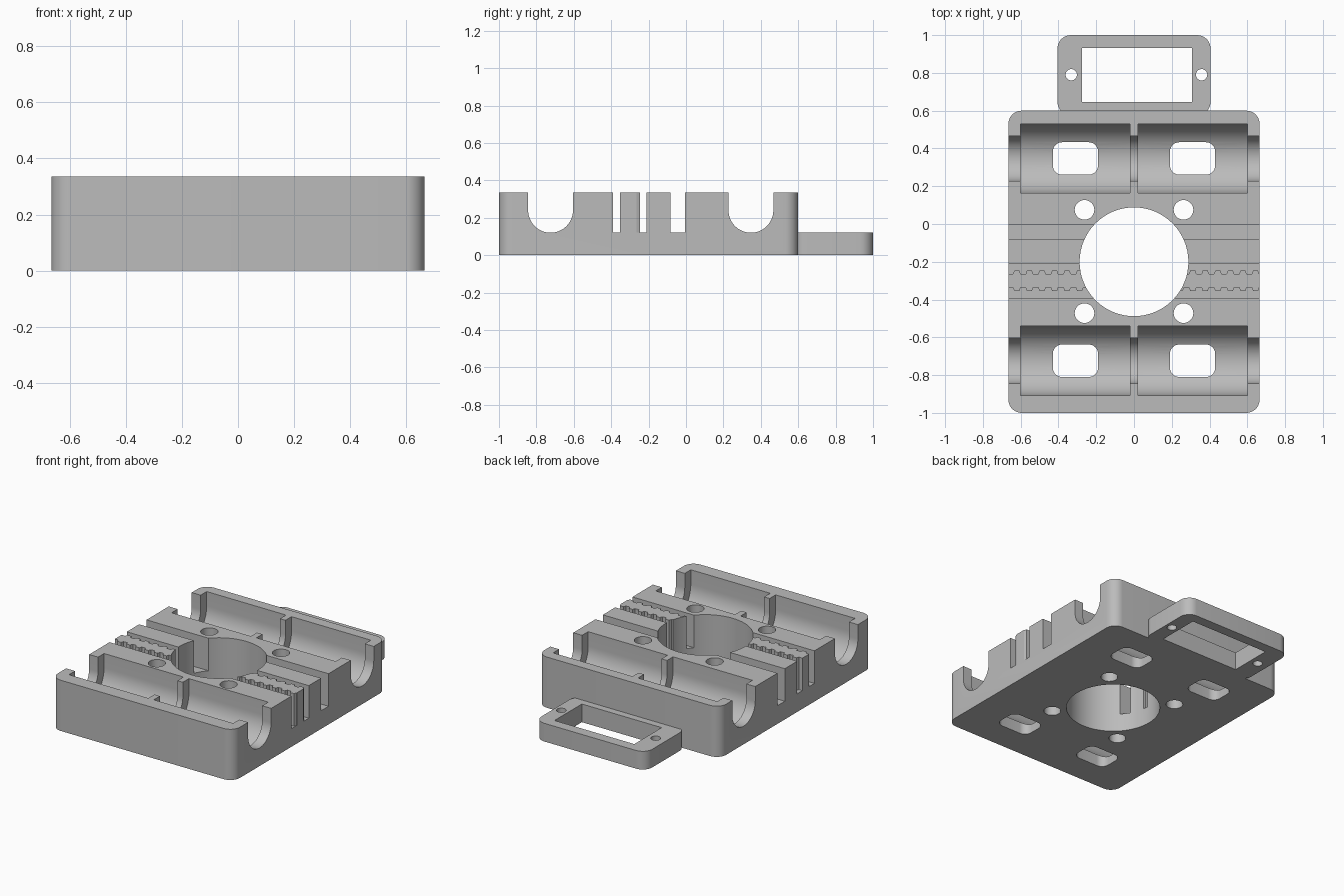
import bpy, bmesh, math
from mathutils import Matrix

cube = bpy.data.objects.get("Cube")
if cube:
    bpy.data.objects.remove(cube, do_unlink=True)

grey = bpy.data.materials.new("light grey plastic")
grey.use_nodes = True
color = (0.5, 0.5, 0.5, 1)
grey.diffuse_color = color
grey.node_tree.nodes["Principled BSDF"].inputs["Base Color"].default_value = color

TOP = 0.335
FLOOR = 0.12


def prism(name, outline, low, high, along_x=False):
    """Extrude a closed 2D outline along z, or a (y, z) outline along x."""
    bm = bmesh.new()
    base = bm.faces.new([bm.verts.new((a, b, low)) for a, b in outline])
    top = bmesh.ops.extrude_face_region(bm, geom=[base])["geom"]
    verts = [v for v in top if isinstance(v, bmesh.types.BMVert)]
    bmesh.ops.translate(bm, verts=verts, vec=(0, 0, high - low))
    if along_x:
        swap = Matrix(((0, 0, 1, 0), (1, 0, 0, 0), (0, 1, 0, 0), (0, 0, 0, 1)))
        bmesh.ops.transform(bm, matrix=swap, verts=bm.verts)
    bmesh.ops.recalc_face_normals(bm, faces=bm.faces)
    mesh = bpy.data.meshes.new(name)
    bm.to_mesh(mesh)
    bm.free()
    mesh.materials.append(grey)
    obj = bpy.data.objects.new(name, mesh)
    bpy.context.collection.objects.link(obj)
    return obj


def arc(cx, cy, r, start, end, steps):
    angles = [math.radians(start + (end - start) * i / steps) for i in range(steps + 1)]
    return [(cx + r * math.cos(a), cy + r * math.sin(a)) for a in angles]


def circle(cx, cy, r, steps=32):
    return arc(cx, cy, r, 0, 360, steps)[:-1]


def rect(x0, x1, y0, y1):
    return [(x0, y0), (x1, y0), (x1, y1), (x0, y1)]


def rounded(x0, x1, y0, y1, r, steps=8):
    corners = [(x1 - r, y1 - r), (x0 + r, y1 - r), (x0 + r, y0 + r), (x1 - r, y0 + r)]
    return [p for i, (x, y) in enumerate(corners)
            for p in arc(x, y, r, 90 * i, 90 * i + 90, steps)]


def trough(y, r):
    """Open-topped U outline in the y-z plane."""
    return arc(y, 0.24, r, 180, 360, 32) + [(y + r, 0.5), (y - r, 0.5)]


def toothed(edge, root, tip, pitch=0.0665):
    """Belt slot outline: one straight edge, one edge with square-cut teeth."""
    points = [(0.7, edge), (-0.7, edge)]
    x = -0.7
    while x < 0.69:
        points += [(x, tip), (x + pitch * 0.4, tip),
                   (x + pitch * 0.5, root), (x + pitch * 0.9, root)]
        x += pitch
    return points


def cut(target, cutters):
    for c in cutters:
        mod = target.modifiers.new("cut", "BOOLEAN")
        mod.operation = "DIFFERENCE"
        mod.solver = "EXACT"
        mod.object = c
    graph = bpy.context.evaluated_depsgraph_get()
    mesh = bpy.data.meshes.new_from_object(target.evaluated_get(graph))
    target.modifiers.clear()
    target.data = mesh
    for c in cutters:
        bpy.data.objects.remove(c, do_unlink=True)


# Carriage block
body = prism("carriage_block", rounded(-0.665, 0.665, -1, 0.6, 0.07), 0, TOP)
cutters = []

# Bearing troughs, each with a narrow rod channel, two wide pockets and two windows
for y in (-0.724, 0.347):
    cutters.append(prism("rod_channel", trough(y, 0.12), -0.8, 0.8, True))
    for side in (-1, 1):
        x = side * 0.31
        cutters.append(prism("bearing_pocket", trough(y, 0.183), x - 0.29, x + 0.29, True))
        cutters.append(prism("tie_window", rounded(x - 0.12, x + 0.12, y - 0.086, y + 0.086, 0.05),
                             -0.1, 0.5))

# Belt slots across the block
cutters.append(prism("plain_slot", rect(-0.8, 0.8, -0.082, -0.005), FLOOR, 0.5))
cutters.append(prism("rear_belt_slot", toothed(-0.211, -0.265, -0.247), FLOOR, 0.5))
cutters.append(prism("front_belt_slot", toothed(-0.391, -0.336, -0.354), FLOOR, 0.5))

# Central bore and its four screw holes
cutters.append(prism("central_bore", circle(0, -0.2, 0.288, 64), -0.1, 0.5))
for x in (-0.262, 0.262):
    for y in (-0.472, 0.075):
        cutters.append(prism("screw_hole", circle(x, y, 0.052), -0.1, 0.5))
cut(body, cutters)

# Rear mounting tab with its window and two screw holes
tab = prism("rear_tab", rounded(-0.405, 0.405, 0.575, 1, 0.07), 0, FLOOR)
cut(tab, [prism("tab_window", rect(-0.275, 0.308, 0.647, 0.932), -0.1, 0.3)] +
    [prism("tab_hole", circle(x, 0.79, 0.03), -0.1, 0.3) for x in (-0.332, 0.358)])

# Smooth the curved walls and keep edges crisp
bpy.ops.object.select_all(action="DESELECT")
for obj in (body, tab):
    obj.select_set(True)
bpy.context.view_layer.objects.active = body
bpy.ops.object.shade_smooth_by_angle(angle=math.radians(30))
